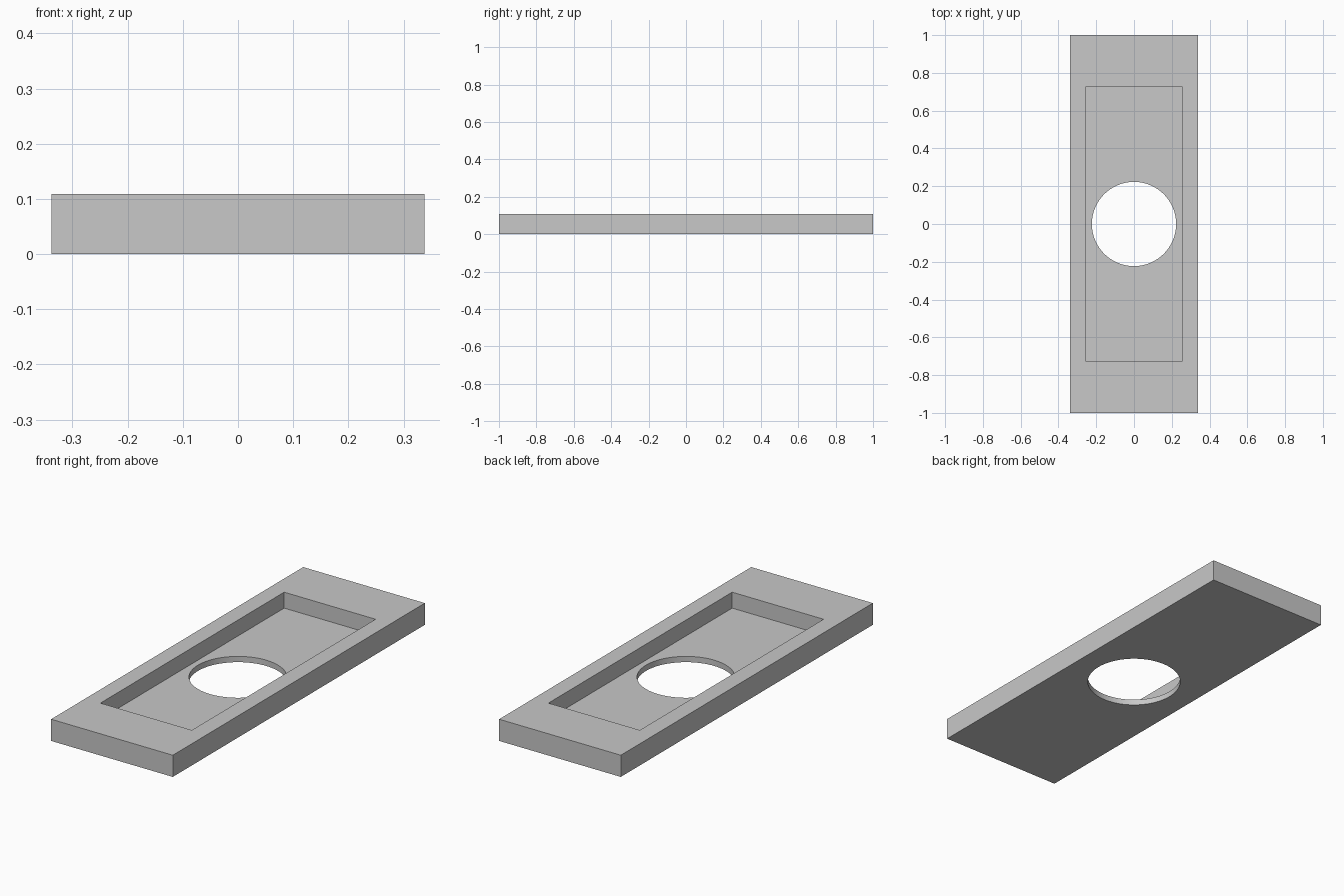
import bpy
import math

# Remove the default cube
default = bpy.data.objects.get("Cube")
if default:
    bpy.data.objects.remove(default, do_unlink=True)

WIDTH, LENGTH, HEIGHT = 0.676, 2.0, 0.109
POCKET_WIDTH, POCKET_LENGTH = 0.508, 1.458
FLOOR = 0.029
HOLE_RADIUS = 0.223

grey = bpy.data.materials.new("plain grey")
grey.use_nodes = True
colour = (0.58, 0.58, 0.58, 1)
grey.diffuse_color = colour
grey.node_tree.nodes["Principled BSDF"].inputs["Base Color"].default_value = colour


def box(name, width, length, bottom, top):
    bpy.ops.mesh.primitive_cube_add(size=1, location=(0, 0, (bottom + top) / 2))
    obj = bpy.context.object
    obj.name = name
    obj.scale = (width, length, top - bottom)
    bpy.ops.object.transform_apply(location=True, rotation=False, scale=True)
    obj.data.materials.append(grey)
    return obj


def cut(target, cutter):
    cutter.hide_render = True
    mod = target.modifiers.new(cutter.name, "BOOLEAN")
    mod.operation = "DIFFERENCE"
    mod.solver = "EXACT"
    mod.object = cutter
    bpy.ops.object.select_all(action="DESELECT")
    target.select_set(True)
    bpy.context.view_layer.objects.active = target
    bpy.ops.object.modifier_apply(modifier=mod.name)
    bpy.data.objects.remove(cutter, do_unlink=True)


# Rectangular plate
plate = box("plate", WIDTH, LENGTH, 0, HEIGHT)

# Shallow rectangular pocket in the top
cut(plate, box("pocket_cutter", POCKET_WIDTH, POCKET_LENGTH, FLOOR, HEIGHT * 2))

# Round hole through the pocket floor
bpy.ops.mesh.primitive_cylinder_add(vertices=96, radius=HOLE_RADIUS, depth=1)
hole = bpy.context.object
hole.name = "hole_cutter"
hole.data.materials.append(grey)
cut(plate, hole)

# Smooth hole wall, crisp edges elsewhere
bpy.ops.object.shade_smooth_by_angle(angle=math.radians(30))
